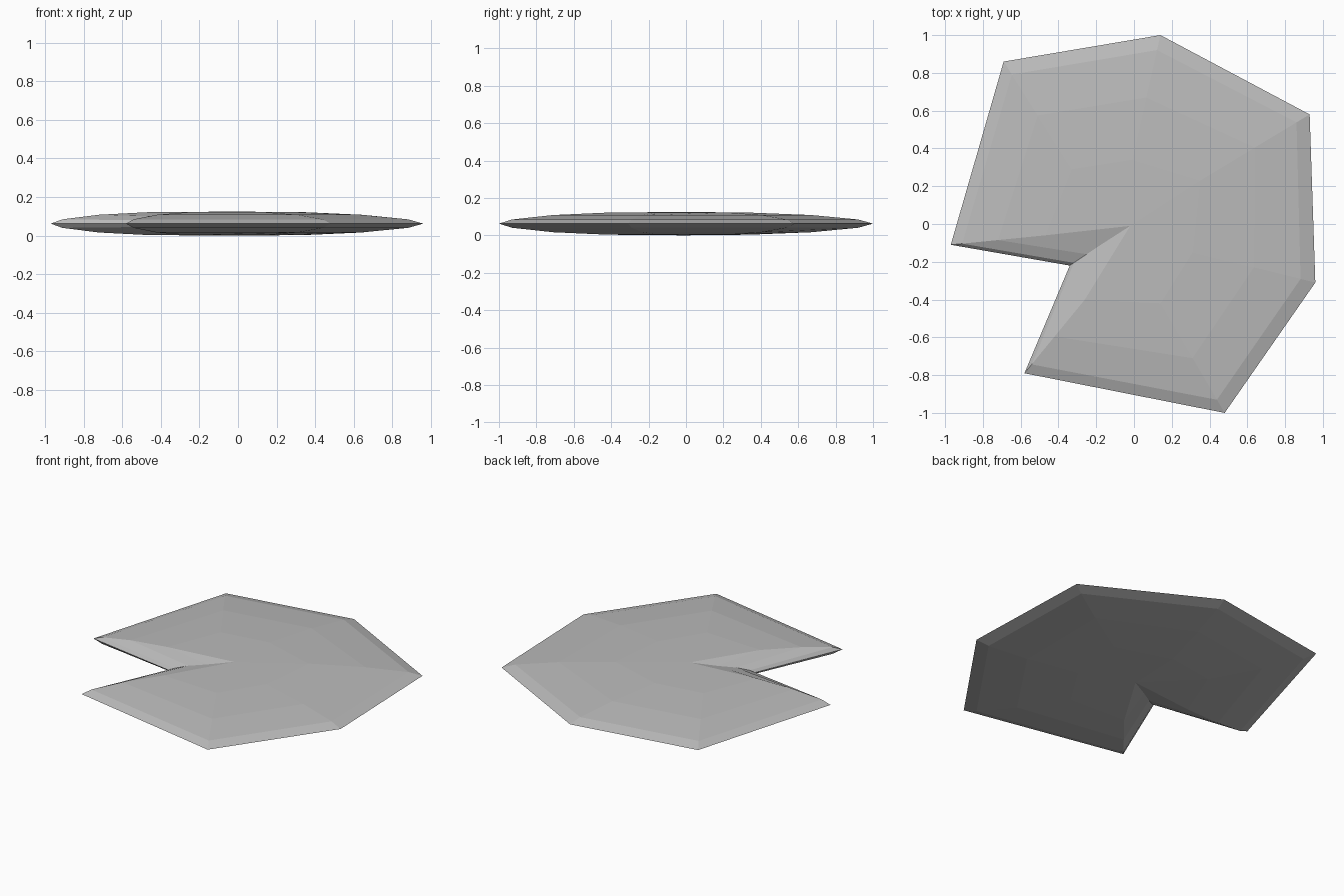
import bpy
from mathutils import Vector

if bpy.data.objects.get("Cube"):
    bpy.data.objects.remove(bpy.data.objects["Cube"])

MID = 0.0625

grey = bpy.data.materials.new("stone_grey")
colour = (0.5, 0.5, 0.5, 1)
grey.diffuse_color = colour
grey.use_nodes = True
grey.node_tree.nodes["Principled BSDF"].inputs["Base Color"].default_value = colour

# Spokes: rim corner, matching corner of the inner plateau, height scale
spokes = [
    ((-0.97, -0.11), (-0.47, -0.06), 1),
    ((-0.34, -0.22), (-0.16, -0.10), 0.72),   # notch corner
    ((-0.58, -0.79), (-0.26, -0.40), 1),
    ((0.48, -1.00), (0.14, -0.42), 1),
    ((0.96, -0.31), (0.31, -0.15), 1),
    ((0.93, 0.58), (0.35, 0.23), 1),
    ((0.14, 1.00), (-0.01, 0.34), 1),
    ((-0.69, 0.86), (-0.33, 0.29), 1),
]
# Domed profile from rim to plateau: fraction inward, height above the middle
steps = [(0.12, 0.022), (0.5, 0.046), (1, 0.059)]
count = len(spokes)

verts = [Vector((*rim, MID)) for rim, _, _ in spokes]
faces = []
for side in (1, -1):
    previous = list(range(count))
    for t, rise in steps:
        ring = []
        for rim, inner, scale in spokes:
            p = Vector(rim).lerp(Vector(inner), t)
            ring.append(len(verts))
            verts.append(Vector((p.x, p.y, MID + side * rise * scale)))
        for i in range(count):
            j = (i + 1) % count
            quad = (previous[i], previous[j], ring[j], ring[i])
            faces.append(quad[::side])
        previous = ring
    # Plateau fan around the centre
    centre = len(verts)
    verts.append(Vector((-0.02, -0.01, MID + side * MID)))
    for i in range(count):
        faces.append((previous[i], previous[(i + 1) % count], centre)[::side])

mesh = bpy.data.meshes.new("notched_pad")
mesh.from_pydata(verts, [], faces)
mesh.materials.append(grey)
mesh.update()
pad = bpy.data.objects.new("notched_pad", mesh)
bpy.context.collection.objects.link(pad)
